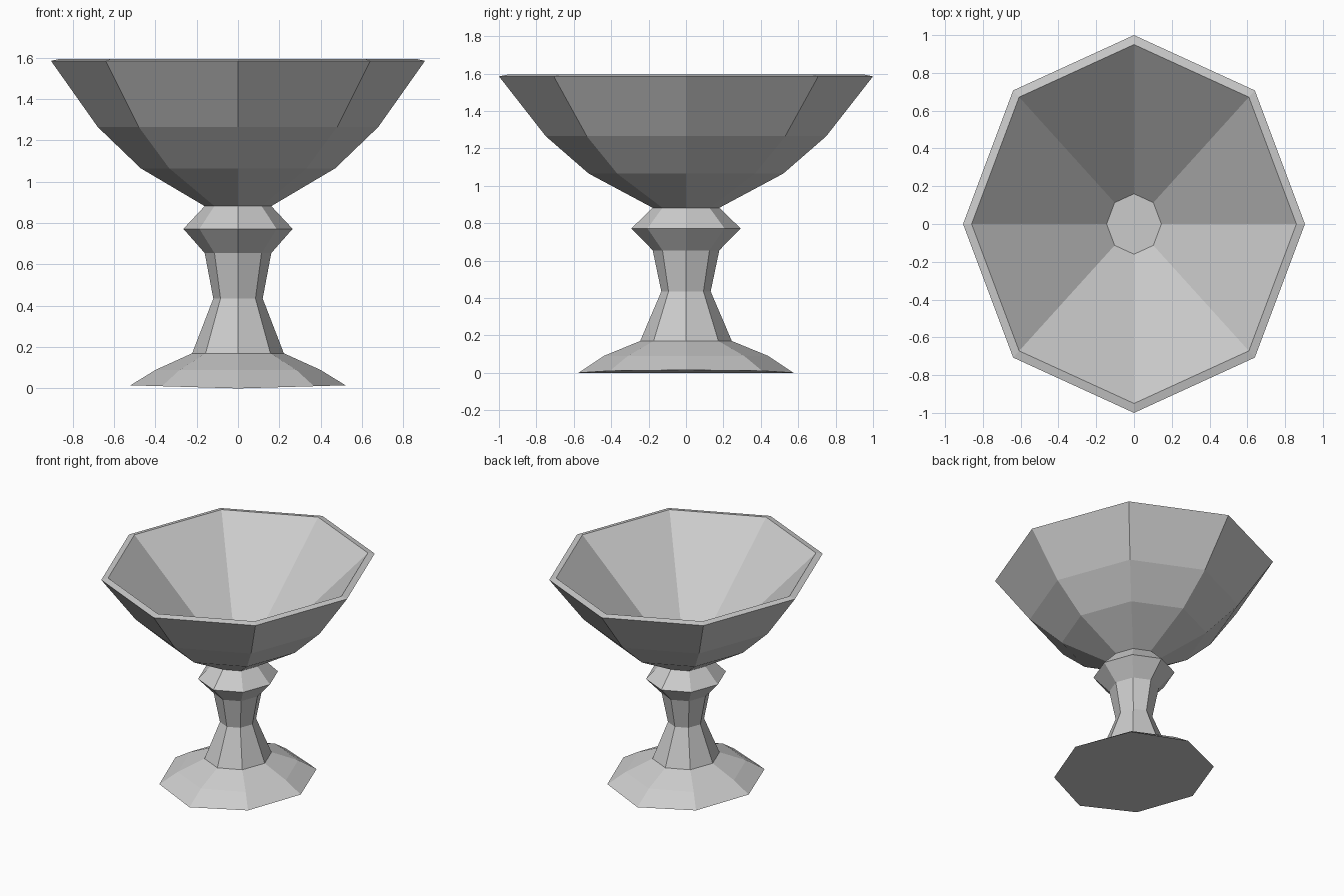
import bpy, bmesh, math

if "Cube" in bpy.data.objects:
    bpy.data.objects.remove(bpy.data.objects["Cube"])

SIDES = 8
RATIO = 0.905  # the cup is narrower along x than along y

# outline from foot to rim and down inside the bowl: (radius along y, height)
PROFILE = [
    (0.575, 0.01), (0.44, 0.09), (0.245, 0.17),       # foot
    (0.132, 0.435), (0.178, 0.655),                   # stem
    (0.292, 0.772), (0.178, 0.882),                   # knob
    (0.52, 1.065), (0.75, 1.265), (1.0, 1.585),       # outer bowl
    (0.95, 1.595), (0.16, 0.915),                     # rim and inner bowl
]

bm = bmesh.new()


def ring(radius, z):
    verts = []
    for i in range(SIDES):
        a = 2 * math.pi * i / SIDES
        verts.append(bm.verts.new((RATIO * radius * math.cos(a), radius * math.sin(a), z)))
    return verts


rings = [ring(r, z) for r, z in PROFILE]

# foot edge lifts slightly towards the left and right
for i, v in enumerate(rings[0]):
    v.co.z = 0.015 * abs(math.cos(2 * math.pi * i / SIDES))

# walls
for lower, upper in zip(rings, rings[1:]):
    for i in range(SIDES):
        j = (i + 1) % SIDES
        bm.faces.new((lower[i], lower[j], upper[j], upper[i]))

# underside and bowl floor
centre = bm.verts.new((0, 0, 0))
for i in range(SIDES):
    bm.faces.new((centre, rings[0][(i + 1) % SIDES], rings[0][i]))
bm.faces.new(rings[-1])

bmesh.ops.recalc_face_normals(bm, faces=bm.faces)
mesh = bpy.data.meshes.new("goblet")
bm.to_mesh(mesh)
bm.free()
bpy.context.collection.objects.link(bpy.data.objects.new("goblet", mesh))
